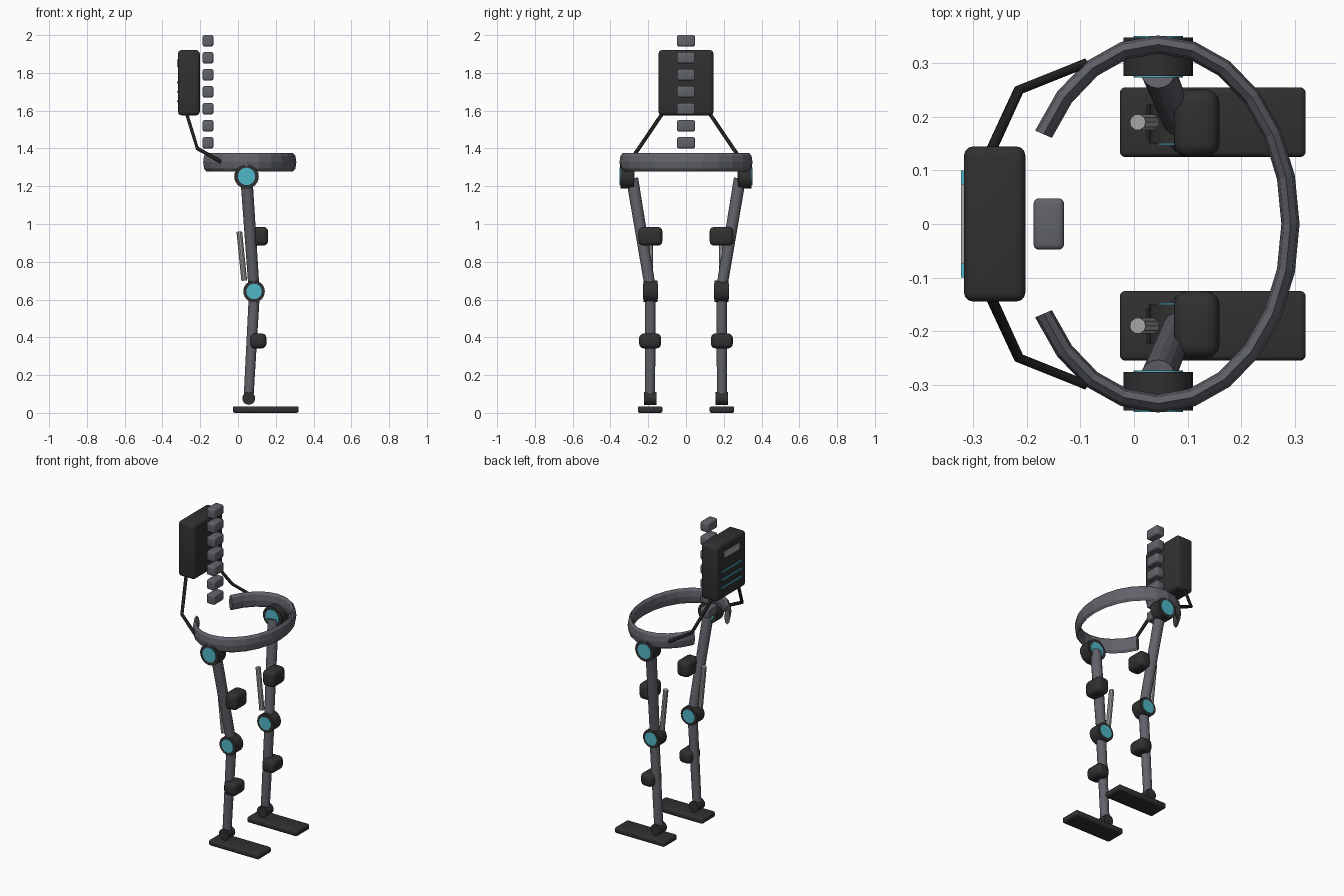
import bpy, bmesh
from math import cos, sin, radians, pi
from mathutils import Vector

if "Cube" in bpy.data.objects:
    bpy.data.objects.remove(bpy.data.objects["Cube"], do_unlink=True)


def material(name, r, g, b):
    m = bpy.data.materials.new(name)
    m.use_nodes = True
    m.diffuse_color = (r, g, b, 1)
    m.node_tree.nodes["Principled BSDF"].inputs["Base Color"].default_value = (r, g, b, 1)
    return m


BLACK = material("matte black", 0.03, 0.03, 0.03)
STRAP = material("strap black", 0.015, 0.015, 0.015)
STEEL = material("blue grey steel", 0.12, 0.125, 0.145)
SILVER = material("light silver", 0.38, 0.38, 0.38)
TEAL = material("teal glow", 0.08, 0.47, 0.57)


def finish(name, bm, mat):
    bmesh.ops.recalc_face_normals(bm, faces=bm.faces)
    me = bpy.data.meshes.new(name)
    bm.to_mesh(me)
    bm.free()
    me.materials.append(mat)
    ob = bpy.data.objects.new(name, me)
    bpy.context.collection.objects.link(ob)
    return ob


def smooth(ob):
    bpy.ops.object.select_all(action="DESELECT")
    ob.select_set(True)
    bpy.context.view_layer.objects.active = ob
    bpy.ops.object.shade_smooth_by_angle(angle=radians(35))


def box(name, centre, size, mat, bevel=0.0):
    bm = bmesh.new()
    bmesh.ops.create_cube(bm, size=1)
    bmesh.ops.scale(bm, vec=size, verts=bm.verts)
    bmesh.ops.translate(bm, vec=centre, verts=bm.verts)
    if bevel:
        bmesh.ops.bevel(bm, geom=bm.edges[:], offset=bevel, segments=3,
                        profile=0.5, affect="EDGES")
    ob = finish(name, bm, mat)
    if bevel:
        smooth(ob)
    return ob


def rod(name, a, b, r1, r2, mat, sides=16):
    a, b = Vector(a), Vector(b)
    bm = bmesh.new()
    bmesh.ops.create_cone(bm, cap_ends=True, segments=sides, radius1=r1,
                          radius2=r2, depth=(b - a).length)
    spin = (b - a).to_track_quat("Z", "Y").to_matrix()
    bmesh.ops.rotate(bm, matrix=spin, verts=bm.verts)
    bmesh.ops.translate(bm, vec=(a + b) / 2, verts=bm.verts)
    return finish(name, bm, mat)


def joint(name, x, y, z, radius, width, cap=0.0):
    """Drum across the leg with optional glowing discs on both ends."""
    half = Vector((0, width / 2, 0))
    c = Vector((x, y, z))
    smooth(rod(name, c - half, c + half, radius, radius, BLACK, 24))
    if cap:
        glow = half + Vector((0, 0.003, 0))
        rod(name + "_glow", c - glow, c + glow, cap, cap, TEAL, 24)


# Open waist ring with an oval cross-section
bm = bmesh.new()
loops = []
for i in range(21):
    t = radians(-150 + 15 * i)
    mid = Vector((0.045 + 0.247 * cos(t), 0.335 * sin(t), 1.327))
    out = Vector((0.335 * cos(t), 0.247 * sin(t), 0)).normalized()
    loops.append([bm.verts.new(mid + out * 0.017 * cos(k * pi / 4)
                               + Vector((0, 0, 0.048 * sin(k * pi / 4))))
                  for k in range(8)])
for p, q in zip(loops, loops[1:]):
    for k in range(8):
        n = (k + 1) % 8
        bm.faces.new((p[k], p[n], q[n], q[k]))
bm.faces.new(loops[0])
bm.faces.new(loops[-1])
finish("waist_ring", bm, STEEL)

# Column of spine blocks
for i in range(7):
    box(f"spine_block_{i + 1}", (-0.159, 0, 1.43 + 0.09 * i),
        (0.057, 0.096, 0.06), STEEL, 0.01)

# Back unit with vent plate and light strips on its rear face
box("back_unit", (-0.26, 0, 1.748), (0.115, 0.29, 0.345), BLACK, 0.018)
box("back_vent", (-0.319, 0, 1.85), (0.008, 0.15, 0.04), SILVER)
for i in range(3):
    box(f"back_light_{i + 1}", (-0.319, 0, 1.65 + 0.05 * i),
        (0.007, 0.2, 0.01), TEAL)

for side, s in (("left", 1), ("right", -1)):
    # Bent strut from the back unit to the ring
    curve = bpy.data.curves.new(side + "_strut", "CURVE")
    curve.dimensions = "3D"
    curve.bevel_depth = 0.01
    curve.bevel_resolution = 1
    curve.use_fill_caps = True
    line = curve.splines.new("POLY")
    path = [(-0.277, 0.115, 1.6), (-0.215, 0.25, 1.4), (-0.09, 0.3, 1.33)]
    line.points.add(len(path) - 1)
    for point, (x, y, z) in zip(line.points, path):
        point.co = (x, y * s, z, 1)
    curve.materials.append(STRAP)
    bpy.context.collection.objects.link(
        bpy.data.objects.new(side + "_strut", curve))

    # Joints
    joint(side + "_hip_joint", 0.045, 0.312 * s, 1.252, 0.065, 0.072, 0.046)
    joint(side + "_knee_joint", 0.085, 0.187 * s, 0.643, 0.057, 0.074, 0.041)
    joint(side + "_ankle_joint", 0.057, 0.19 * s, 0.077, 0.034, 0.066)

    # Leg tubes and the piston behind the thigh
    rod(side + "_thigh_tube", (0.045, 0.285 * s, 1.24),
        (0.085, 0.187 * s, 0.65), 0.032, 0.029, STEEL)
    rod(side + "_shin_tube", (0.086, 0.189 * s, 0.62),
        (0.056, 0.19 * s, 0.08), 0.029, 0.026, STEEL)
    rod(side + "_piston", (0.007, 0.19 * s, 0.96),
        (0.033, 0.19 * s, 0.7), 0.015, 0.015, SILVER, 10)

    # Leg cuffs and foot plate
    box(side + "_thigh_cuff", (0.117, 0.188 * s, 0.935),
        (0.085, 0.126, 0.1), BLACK, 0.025)
    box(side + "_shin_cuff", (0.108, 0.19 * s, 0.381),
        (0.085, 0.116, 0.08), BLACK, 0.025)
    box(side + "_foot_plate", (0.147, 0.19 * s, 0.0175),
        (0.347, 0.13, 0.035), BLACK, 0.01)
